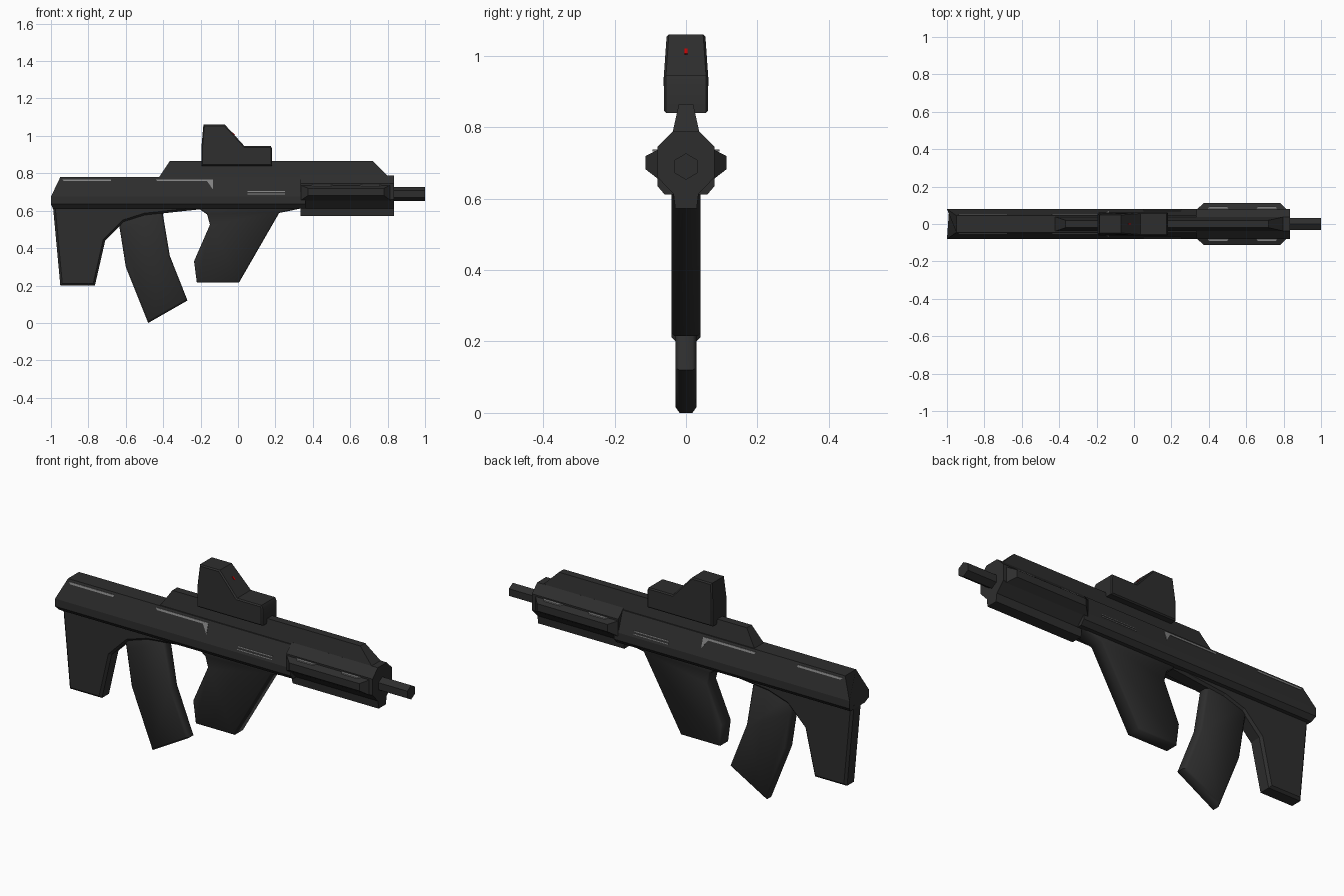
import bpy, bmesh, math

if "Cube" in bpy.data.objects:
    bpy.data.objects.remove(bpy.data.objects["Cube"])


def material(name, rgb):
    m = bpy.data.materials.new(name)
    m.diffuse_color = (*rgb, 1)
    m.use_nodes = True
    m.node_tree.nodes["Principled BSDF"].inputs["Base Color"].default_value = m.diffuse_color
    return m


DARK = material("dark grey", (0.027, 0.027, 0.027))
GREY = material("light grey", (0.22, 0.22, 0.22))
RED = material("red", (0.6, 0.0, 0.0))


def finish(name, bm, mat, smooth=None):
    bmesh.ops.recalc_face_normals(bm, faces=bm.faces)
    mesh = bpy.data.meshes.new(name)
    bm.to_mesh(mesh)
    bm.free()
    mesh.materials.append(mat)
    ob = bpy.data.objects.new(name, mesh)
    bpy.context.collection.objects.link(ob)
    if smooth:
        bpy.ops.object.select_all(action='DESELECT')
        ob.select_set(True)
        bpy.context.view_layer.objects.active = ob
        bpy.ops.object.shade_smooth_by_angle(angle=math.radians(smooth))
    return ob


def bridge(bm, a, b):
    """Closed solid between two matching point loops."""
    va = [bm.verts.new(p) for p in a]
    vb = [bm.verts.new(p) for p in b]
    bm.faces.new(va)
    bm.faces.new(vb[::-1])
    n = len(va)
    for i in range(n):
        bm.faces.new((va[i], vb[i], vb[(i + 1) % n], va[(i + 1) % n]))


def side_profile(name, pts, width, mat=DARK, chamfer=0.0, smooth=None):
    """Side outline (x, z) given thickness; width is a number or function of z."""
    w = width if callable(width) else (lambda z: width)
    bm = bmesh.new()
    bridge(bm, [(x, -w(z), z) for x, z in pts], [(x, w(z), z) for x, z in pts])
    if chamfer:
        bm.normal_update()
        rim = [e for e in bm.edges if e.verts[0].co.y * e.verts[1].co.y > 0]
        bmesh.ops.bevel(bm, geom=rim, offset=chamfer, segments=1,
                        affect='EDGES', clamp_overlap=True)
    return finish(name, bm, mat, smooth)


def long_section(name, half):
    """Half section rows (y, z, x_back, x_front), mirrored and run along x."""
    rows = half + [(-y, z, a, b) for y, z, a, b in reversed(half)]
    bm = bmesh.new()
    bridge(bm, [(a, y, z) for y, z, a, b in rows], [(b, y, z) for y, z, a, b in rows])
    return finish(name, bm, DARK)


# Receiver with sloped rear end
long_section("receiver", [(0.045, 0.78, -0.95, 0.36), (0.08, 0.675, -1, 0.36),
                          (0.08, 0.635, -1, 0.36), (0.06, 0.612, -0.99, 0.36)])

# Shoulder stock and the lower edge running forward from it
side_profile("stock", [(-0.99, 0.63), (-0.95, 0.2), (-0.765, 0.2), (-0.71, 0.44),
                       (-0.61, 0.54), (-0.5, 0.575), (-0.2, 0.608), (-0.2, 0.63)],
             0.04, chamfer=0.012)

# Curved magazine
side_profile("magazine", [(-0.65, 0.6), (-0.63, 0.49), (-0.6, 0.3), (-0.48, 0.0),
                          (-0.27, 0.12), (-0.365, 0.36), (-0.405, 0.6)],
             0.03, chamfer=0.012, smooth=50)

# Pistol grip sweeping up to the handguard
side_profile("grip", [(-0.22, 0.63), (-0.2, 0.605), (-0.165, 0.58), (-0.15, 0.525),
                      (-0.235, 0.33), (-0.22, 0.215), (0.005, 0.215),
                      (0.22, 0.588), (0.36, 0.617), (0.36, 0.63)],
             0.04, chamfer=0.015, smooth=50)

# Handguard with lower keel
long_section("handguard", [(0.037, 0.788, 0.335, 0.833), (0.08, 0.745, 0.335, 0.833),
                           (0.08, 0.66, 0.335, 0.833), (0.035, 0.613, 0.335, 0.833),
                           (0.03, 0.572, 0.335, 0.833)])

# Side ribs of the handguard
for side, label in ((-1, "front"), (1, "back")):
    bm = bmesh.new()
    base = [(0.335, 0.655), (0.815, 0.655), (0.815, 0.737), (0.335, 0.737)]
    outer = [(0.375, 0.682), (0.78, 0.682), (0.78, 0.72), (0.375, 0.72)]
    bridge(bm, [(x, side * 0.078, z) for x, z in base],
           [(x, side * 0.113, z) for x, z in outer])
    finish("handguard_rib_" + label, bm, DARK)

# Barrel
bm = bmesh.new()
ring = [(0.037 * math.sin(i * math.pi / 3), 0.69 + 0.037 * math.cos(i * math.pi / 3))
        for i in range(6)]
bridge(bm, [(0.8, y, z) for y, z in ring], [(1.0, y, z) for y, z in ring])
finish("barrel", bm, DARK)

# Top rail, narrowing upward
side_profile("top_rail", [(-0.425, 0.775), (-0.365, 0.865), (0.72, 0.865), (0.81, 0.775)],
             lambda z: 0.02 + (0.865 - z) * 0.22)

# Optical sight
side_profile("sight", [(-0.195, 0.84), (-0.195, 0.945), (-0.185, 1.06), (-0.07, 1.06),
                       (0.035, 0.945), (0.175, 0.945), (0.183, 0.93), (0.183, 0.84)],
             lambda z: 0.062 - max(0, z - 0.945) * 0.07, chamfer=0.006, smooth=40)

# Red aiming mark on the sloped face of the sight
side_profile("aiming_mark", [(-0.035, 1.016), (-0.022, 1.002), (-0.017, 1.006),
                             (-0.03, 1.02)], 0.004, RED)


# Thin light plates lying on the sloped receiver sides
def slope_plate(name, pts):
    bm = bmesh.new()
    for s in (-1, 1):
        y = [0.045 + (0.78 - z) / 3 for x, z in pts]
        bridge(bm, [(x, s * (w - 0.002), z) for (x, z), w in zip(pts, y)],
               [(x, s * (w + 0.002), z) for (x, z), w in zip(pts, y)])
    finish(name, bm, GREY)


slope_plate("stock_seam", [(-0.94, 0.768), (-0.93, 0.758), (-0.68, 0.758), (-0.68, 0.768)])
slope_plate("port_seam", [(-0.44, 0.768), (-0.43, 0.758), (-0.165, 0.758),
                          (-0.135, 0.715), (-0.135, 0.768)])
for z in (0.688, 0.701):
    slope_plate("selector_line", [(0.05, z), (0.25, z), (0.25, z + 0.004), (0.05, z + 0.004)])

# Light strips on top of the handguard ribs
for s in (-1, 1):
    for a, b in ((0.39, 0.51), (0.65, 0.77)):
        bm = bmesh.new()
        plan = [(a, 0.076), (b, 0.076), (b - 0.015, 0.094), (a + 0.015, 0.094)]
        bridge(bm, [(x, s * y, 0.732) for x, y in plan],
               [(x, s * y, 0.738) for x, y in plan])
        finish("rib_strip", bm, GREY)
